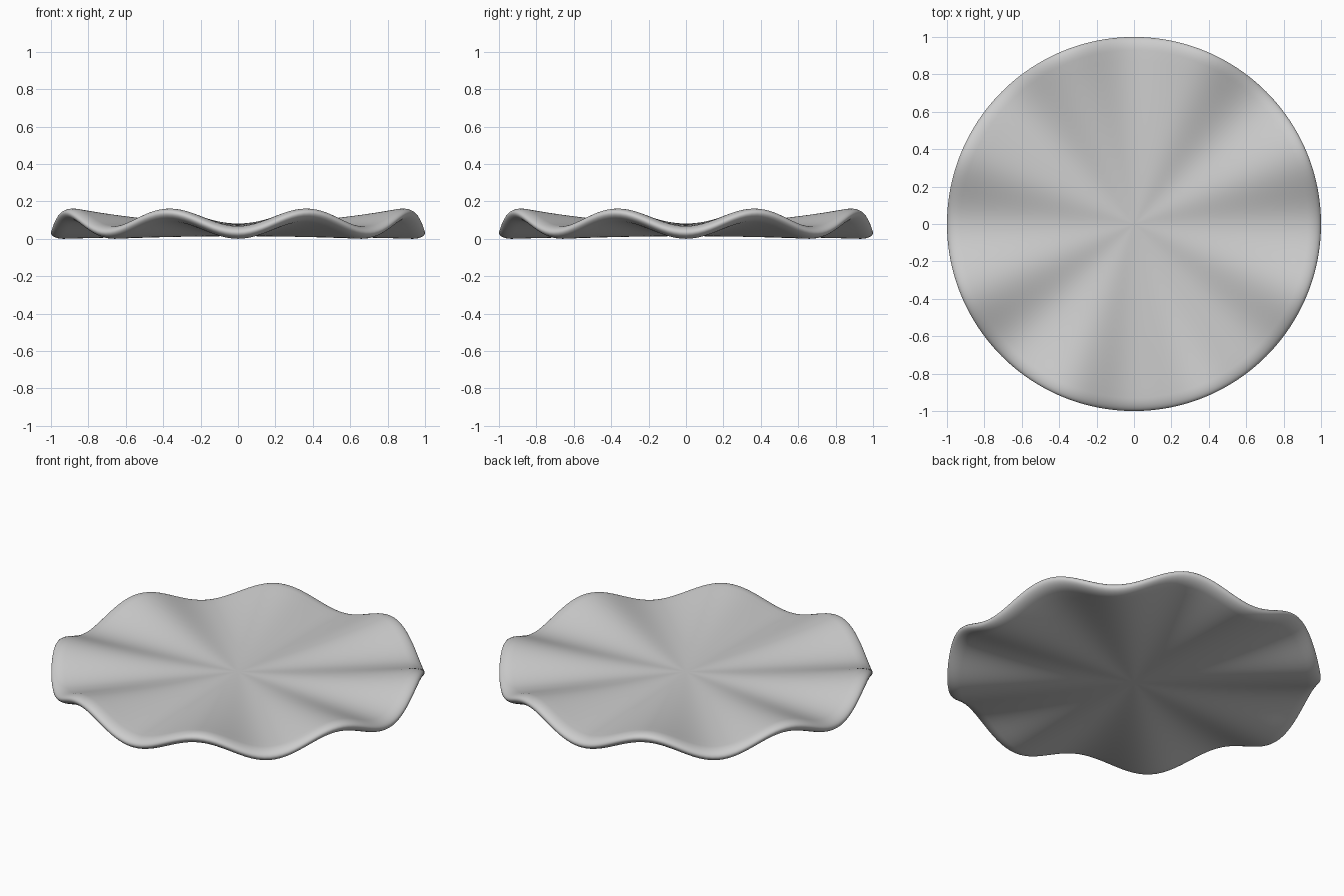
import bpy, bmesh
from math import sin, cos, pi, sqrt

if "Cube" in bpy.data.objects:
    bpy.data.objects.remove(bpy.data.objects["Cube"])

SEG = 192      # steps around
WAVES = 8      # ripples around the rim
HALF = 0.034   # half thickness
ROUND = 0.07   # radial width of the rounded rim


def mid_height(r, a):
    # gentle bowl plus ripples that grow towards the rim
    return 0.049 + r * r * (0.037 - 0.053 * cos(WAVES * a))


# closed half cross-section: (radius, offset from mid surface), top centre to bottom centre
top = [(i / 16 * (1 - ROUND), HALF) for i in range(1, 16)]
rim = [(1 - ROUND + ROUND * sin(i * pi / 16), HALF * cos(i * pi / 16)) for i in range(17)]
section = top + rim + [(r, -h) for r, h in reversed(top)]

# rippled dish
bm = bmesh.new()
rings = []
for r, h in section:
    ring = []
    for s in range(SEG):
        a = 2 * pi * s / SEG
        ring.append(bm.verts.new((r * cos(a), r * sin(a), mid_height(r, a) + h)))
    rings.append(ring)
for outer, inner in zip(rings, rings[1:]):
    for s in range(SEG):
        t = (s + 1) % SEG
        bm.faces.new((outer[s], inner[s], inner[t], outer[t]))

# centre caps
for ring, h in ((rings[0], HALF), (rings[-1], -HALF)):
    c = bm.verts.new((0, 0, mid_height(0, 0) + h))
    for s in range(SEG):
        bm.faces.new((c, ring[s], ring[(s + 1) % SEG]))
bmesh.ops.recalc_face_normals(bm, faces=bm.faces[:])

# rest on the ground
low = min(v.co.z for v in bm.verts)
bmesh.ops.translate(bm, verts=bm.verts[:], vec=(0, 0, -low))

for f in bm.faces:
    f.smooth = True
mesh = bpy.data.meshes.new("wavy_dish")
bm.to_mesh(mesh)
bm.free()
dish = bpy.data.objects.new("wavy_dish", mesh)
bpy.context.collection.objects.link(dish)
